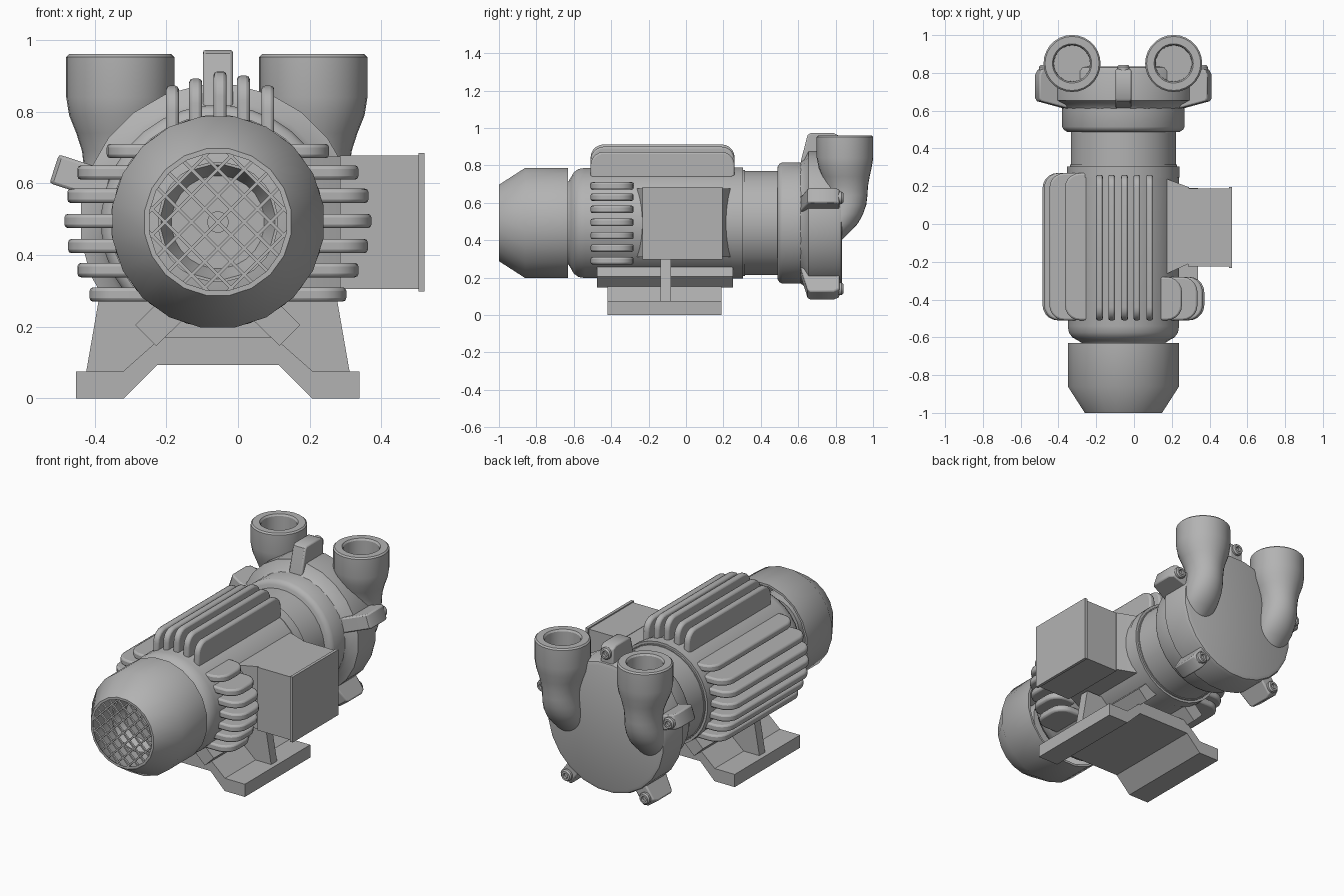
import bpy, bmesh, math
from mathutils import Vector, Matrix

if "Cube" in bpy.data.objects:
    bpy.data.objects.remove(bpy.data.objects["Cube"])

CX, CZ = -0.056, 0.492          # shaft axis (runs along y)
AXIS = Vector((CX, 0, CZ))
GREY = bpy.data.materials.new("dark_grey")
GREY.diffuse_color = (.45, .45, .45, 1)
GREY.use_nodes = True
GREY.node_tree.nodes["Principled BSDF"].inputs["Base Color"].default_value = GREY.diffuse_color


def finish(name, bm, bevel=0, segs=2, limit=60):
    bmesh.ops.recalc_face_normals(bm, faces=bm.faces[:])
    for f in bm.faces:
        f.smooth = True
    for e in bm.edges:
        e.smooth = e.calc_face_angle(0) < math.radians(34)
    me = bpy.data.meshes.new(name)
    bm.to_mesh(me)
    bm.free()
    me.materials.append(GREY)
    ob = bpy.data.objects.new(name, me)
    bpy.context.collection.objects.link(ob)
    if bevel:
        m = ob.modifiers.new("Bevel", 'BEVEL')
        m.width, m.segments = bevel, segs
        m.limit_method = 'ANGLE'
        m.angle_limit = math.radians(limit)
    return ob


def loft(name, rings, closed=False):
    """Skin a list of point rings; cap the ends unless closed on itself."""
    bm = bmesh.new()
    vr = [[bm.verts.new(p) for p in r] for r in rings]
    n = len(vr[0])
    for a, b in zip(vr, vr[1:] + (vr[:1] if closed else [])):
        for i in range(n):
            j = (i + 1) % n
            bm.faces.new((a[i], a[j], b[j], b[i]))
    if not closed:
        bm.faces.new(vr[0])
        bm.faces.new(vr[-1])
    return finish(name, bm)


def revolve(name, profile, n=32, closed=False, centre=(CX, CZ)):
    """Turn (y, radius) points about an axis parallel to y."""
    ang = [math.tau * (i + .5) / n for i in range(n)]
    return loft(name, [[(centre[0] + r * math.cos(a), y, centre[1] + r * math.sin(a))
                        for a in ang] for y, r in profile], closed)


def prism(name, pts, lo, hi, to3d, bevel=0, segs=2):
    """Extrude a 2D outline between lo and hi; to3d maps (u, v, w) to space."""
    bm = bmesh.new()
    a, b = [[bm.verts.new(to3d(u, v, w)) for u, v in pts] for w in (lo, hi)]
    bm.faces.new(a)
    bm.faces.new(b)
    for i in range(len(pts)):
        j = (i + 1) % len(pts)
        bm.faces.new((a[i], a[j], b[j], b[i]))
    return finish(name, bm, bevel, segs)


def along_y(u, v, w):
    return (u, w, v)


def fin_outline(y0, y1, root, tip, r):
    """Fin side shape with two rounded outer corners, as (y, reach)."""
    pts = [(y0, root)]
    for cy, start in ((y0 + r, 180), (y1 - r, 90)):
        for k in range(6):
            a = math.radians(start - 18 * k)
            pts.append((cy + r * math.cos(a), tip - r + r * math.sin(a)))
    return pts + [(y1, root)]


# Fan cowl: thin open shell with a tapered nose
revolve("fan_cowl", [(-.63, .298), (-.86, .298), (-1, .207), (-1, .193),
                     (-.85, .285), (-.63, .285)], 20, True)

# Grille: crossed diagonal bars clipped to the nose opening
bm = bmesh.new()
for turn in (45, -45):
    for k in range(-3, 4):
        off = k * .052
        half = math.sqrt(.2 ** 2 - off ** 2)
        mat = (Matrix.Translation((CX, -.988, CZ)) @ Matrix.Rotation(math.radians(turn), 4, 'Y')
               @ Matrix.Translation((0, 0, off)) @ Matrix.Diagonal((2 * half, .012, .009, 1)))
        bmesh.ops.create_cube(bm, size=1, matrix=mat)
finish("grille", bm)

# Dished fan behind the grille
revolve("fan_dish", [(-.74, .02), (-.74, .165), (-.86, .168), (-.86, .16), (-.78, .13), (-.78, .02)], 24)
revolve("fan_shaft", [(-.79, .03), (-.6, .03)], 16)

# Motor housing with a rounded end bell
revolve("motor_housing", [(-.68, .15), (-.67, .2), (-.63, .222), (-.615, .245), (-.6, .272),
                          (-.575, .29), (-.54, .296), (.3, .296), (.3, .285), (.315, .285)])
revolve("flange_ring", [(.245, .299), (.305, .299)])

# Cooling fins on the top and both sides
for i, (x, top) in enumerate(((-.183, .872), (-.118, .892), (-.05, .912), (.015, .9), (.083, .872))):
    prism(f"top_fin_{i}", fin_outline(-.51, .26, .68, top, .07), x - .018, x + .018,
          lambda y, h, w: (w, y, h), .01)
side = ((.29, .358), (.358, .392), (.425, .418), (.495, .428), (.565, .42), (.63, .392), (.69, .31))
for i, (z, reach) in enumerate(side):
    for label, s, y1 in (("left", -1, .27), ("right", 1, -.28)):
        prism(f"{label}_fin_{i}", fin_outline(-.51, y1, .12, reach, .08), z - .02, z + .02,
              lambda y, h, w: (CX + s * h, y, w), .01)

# Terminal box on its tapered mount, with a cover
loft("terminal_mount", [[(x, a, .31), (x, b, .31), (x, b, .675), (x, a, .675)]
                        for x, a, b in ((.1, -.28, .27), (.17, -.265, .24), (.29, -.21, .195))])
for name, x0, x1, g in (("terminal_box", .285, .51, 0), ("terminal_cover", .503, .52, .007)):
    prism(name, [(-.225 - g, .305 - g), (.188 + g, .305 - g), (.188 + g, .677 + g), (-.225 - g, .677 + g)],
          x0, x1, lambda u, v, w: (w, u, v))

# Base: bent foot plate, cross web and two angled pads
half = [(.17, .093), (.263, 0), (.395, 0), (.395, .075), (.265, .075), (.158, .17)]
foot = half + [(-u, v) for u, v in reversed(half)]
prism("foot_plate", [(CX + u, v) for u, v in foot], -.42, .19, along_y)
web = [(.368, .07), (.26, .07), (.158, .16), (-.158, .16), (-.26, .07), (-.368, .07), (-.328, .3), (.328, .3)]
prism("support_web", [(CX + u, v) for u, v in web], -.135, -.08, along_y)
for label, s in (("left", -1), ("right", 1)):
    pad = [(.23, .205), (.172, .147), (.06, .255), (.12, .315)]
    prism(f"{label}_pad", [(CX + s * u, v) for u, v in pad], -.475, .25, along_y)

# Pump: neck, stepped collar and casing
revolve("pump_neck", [(.3, .28), (.5, .28)])
revolve("pump_collar", [(.488, .3), (.5, .318), (.515, .326), (.62, .326)])
revolve("pump_casing", [(.61, .325), (.632, .34), (.655, .385), (.81, .385), (.828, .378), (.835, .36)], 24)

# Five casing lugs with bolts
lug = [(.61, .3), (.615, .335), (.65, .47), (.665, .48), (.79, .48), (.82, .465), (.82, .3)]
for i in range(5):
    a = math.radians(90 + 72 * i)
    out = Vector((math.cos(a), 0, math.sin(a)))
    tan = Vector((-math.sin(a), 0, math.cos(a)))
    prism(f"casing_lug_{i}", lug, -.042, .042,
          lambda y, r, w: AXIS + out * r + tan * w + Vector((0, y, 0)), .008)
    p = AXIS + out * .435
    revolve(f"lug_bolt_{i}", [(.8, .034), (.832, .034), (.841, .027), (.841, .016), (.825, .016)],
            12, False, (p.x, p.z))

# Two ports: open cups whose necks curve into the rear of the casing (z, y centre, rx, ry)
sections = [(.80, .85, .095, .095), (.95, .85, .097, .097), (.96, .85, .104, .104),
            (.96, .85, .143, .143), (.952, .85, .151, .151), (.84, .85, .151, .151),
            (.79, .851, .143, .142), (.74, .855, .123, .127), (.69, .86, .107, .113),
            (.64, .862, .101, .108), (.59, .857, .104, .107), (.54, .842, .107, .105),
            (.49, .82, .104, .1), (.45, .795, .096, .088), (.41, .765, .08, .078), (.37, .74, .05, .06)]
for label, cx in (("left", -.328), ("right", .21)):
    loft(f"{label}_port", [[(cx + rx * math.cos(math.tau * i / 28), cy + ry * math.sin(math.tau * i / 28), z)
                            for i in range(28)] for z, cy, rx, ry in sections])
